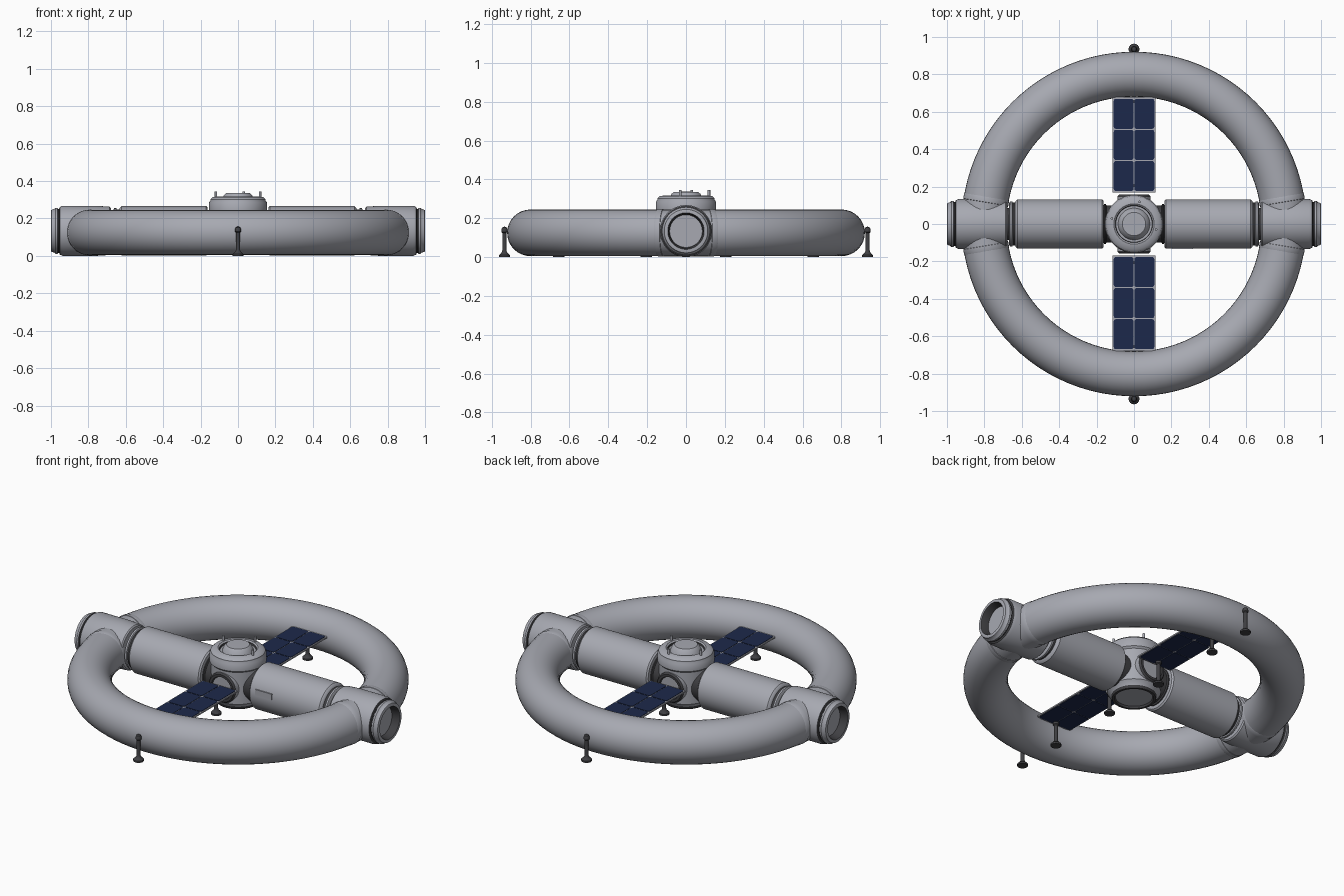
import bpy, bmesh, math
from mathutils import Vector, Matrix

if "Cube" in bpy.data.objects:
    bpy.data.objects.remove(bpy.data.objects["Cube"])

ZC = 0.134  # height of the spoke axis


def material(name, rgb):
    m = bpy.data.materials.new(name)
    m.diffuse_color = (*rgb, 1)
    m.use_nodes = True
    m.node_tree.nodes["Principled BSDF"].inputs["Base Color"].default_value = m.diffuse_color
    return m


GREY = material("hull grey", (0.385, 0.395, 0.44))
NAVY = material("solar navy", (0.012, 0.022, 0.07))
DARK = material("dark fitting grey", (0.05, 0.05, 0.055))


def finish(name, bm, mats, angle=35):
    bmesh.ops.recalc_face_normals(bm, faces=bm.faces)
    for f in bm.faces:
        f.smooth = True
    for e in bm.edges:
        if len(e.link_faces) == 2:
            e.smooth = e.calc_face_angle(0) < math.radians(angle)
    me = bpy.data.meshes.new(name)
    bm.to_mesh(me)
    bm.free()
    for m in mats:
        me.materials.append(m)
    ob = bpy.data.objects.new(name, me)
    bpy.context.collection.objects.link(ob)
    return ob


def lathe(name, profile, origin=(0, 0, 0), axis=(0, 0, 1), mat=GREY, dark=(), n=64):
    """Revolve (radius, distance) points around an axis; dark lists the profile segments in dark grey."""
    bm = bmesh.new()
    rot = Vector(axis).to_track_quat('Z', 'Y').to_matrix().to_4x4()
    m = Matrix.Translation(origin) @ rot
    rings = []
    for r, h in profile:
        if r == 0:
            rings.append([bm.verts.new(m @ Vector((0, 0, h)))] * n)
        else:
            rings.append([bm.verts.new(m @ Vector((r * math.cos(2 * math.pi * i / n),
                                                   r * math.sin(2 * math.pi * i / n), h)))
                          for i in range(n)])
    for k, (a, b) in enumerate(zip(rings, rings[1:])):
        for i in range(n):
            j = (i + 1) % n
            vs = list(dict.fromkeys((a[i], a[j], b[j], b[i])))
            if len(vs) > 2:
                bm.faces.new(vs).material_index = int(k in dark)
    return finish(name, bm, [mat, DARK])


def box(name, center, size, mat=GREY, corner=0.0):
    """Box with optionally rounded vertical corners."""
    bm = bmesh.new()
    bmesh.ops.create_cube(bm, size=1, matrix=Matrix.Translation(center) @ Matrix.Diagonal((*size, 1)))
    if corner:
        ed = [e for e in bm.edges if abs(e.verts[0].co.z - e.verts[1].co.z) > 1e-5]
        bmesh.ops.bevel(bm, geom=ed, offset=corner, segments=3, affect='EDGES', profile=0.5)
    return finish(name, bm, [mat])


# habitat ring
bm = bmesh.new()
R, r, N, M = 0.801, 0.120, 96, 32
ring = []
for i in range(N):
    a = 2 * math.pi * i / N
    ring.append([bm.verts.new(((R + r * math.cos(b)) * math.cos(a),
                               (R + r * math.cos(b)) * math.sin(a),
                               0.125 + r * math.sin(b)))
                 for b in (2 * math.pi * k / M for k in range(M))])
for i in range(N):
    for k in range(M):
        p, q, l = ring[i], ring[(i + 1) % N], (k + 1) % M
        bm.faces.new((p[k], q[k], q[l], p[l]))
finish("habitat_ring", bm, [GREY])

# central hub with raised top hatch and tapered underside
lathe("hub", [(0, 0.015), (0.10, 0.015), (0.105, 0.004), (0.118, 0.004), (0.122, 0.02),
              (0.145, 0.045), (0.145, 0.235), (0.155, 0.245), (0.155, 0.285), (0.148, 0.295),
              (0.148, 0.302), (0.135, 0.314), (0.108, 0.318), (0.10, 0.312), (0.097, 0.300),
              (0.085, 0.300), (0.075, 0.325), (0.062, 0.336), (0, 0.337)], dark=(1, 2, 3, 13))
for x, y in ((-0.118, 0.03), (0.118, -0.03), (0.03, 0.118)):
    lathe("hub_antenna", [(0, 0.30), (0.007, 0.30), (0.007, 0.345), (0, 0.345)], (x, y, 0), n=12)

# hub ports towards the solar panels
for s in (-1, 1):
    lathe("hub_side_port", [(0, 0.10), (0.088, 0.10), (0.088, 0.148), (0.08, 0.158), (0.066, 0.158),
                            (0.062, 0.148), (0, 0.148)], (0, 0, ZC), (0, s, 0), dark=(2, 3, 4), n=48)

for s in (-1, 1):
    ax = (s, 0, 0)
    # collar joining hub and spoke
    lathe("spoke_inner_collar", [(0, 0.08), (0.10, 0.08), (0.10, 0.148), (0.108, 0.152),
                                 (0.108, 0.158), (0.09, 0.17), (0, 0.17)], (0, 0, ZC), ax,
          dark=(1, 2, 3, 4))
    # spoke module
    lathe("spoke_module", [(0, 0.162), (0.124, 0.162), (0.132, 0.170), (0.132, 0.622), (0.124, 0.632),
                           (0.114, 0.635), (0.114, 0.648), (0.121, 0.651), (0.121, 0.662),
                           (0.112, 0.667), (0, 0.667)], (0, 0, ZC), ax, dark=(5,))
    # narrow link between spoke and ring junction
    lathe("spoke_outer_link", [(0, 0.66), (0.085, 0.66), (0.085, 0.69), (0, 0.69)], (0, 0, ZC), ax,
          dark=(1,))
    # ring junction with recessed docking port
    lathe("ring_junction", [(0, 0.680), (0.122, 0.680), (0.129, 0.686), (0.134, 0.76), (0.134, 0.935),
                            (0.128, 0.952), (0.118, 0.956), (0.118, 0.962), (0.123, 0.966),
                            (0.123, 0.976), (0.116, 0.983), (0.112, 0.998), (0.106, 1.0),
                            (0.094, 1.0), (0.088, 0.985), (0.084, 0.955), (0, 0.955)],
          (0, 0, ZC), ax, dark=(5, 6, 7, 13, 14))
    # weld collars where the ring enters the junction
    for t in (-1, 1):
        a = 0.165
        p = (s * R * math.cos(a), t * R * math.sin(a), 0.125)
        d = (-s * math.sin(a), t * math.cos(a), 0)
        lathe("ring_weld_collar", [(0.112, -0.02), (0.122, -0.015), (0.122, 0.008), (0.117, 0.02)], p, d)

# small access plate on the front of the right spoke
box("access_plate", (0.26, -0.129, 0.155), (0.11, 0.008, 0.035))

# solar panels: frame with two columns and three rows of cells on both faces
PZ = 0.15
for s in (-1, 1):
    box("solar_frame", (0, s * 0.423, PZ), (0.23, 0.51, 0.008))
    for i in range(3):
        for cx in (-0.0555, 0.0555):
            for dz in (-1, 1):
                box("solar_cell", (cx, s * (0.257 + 0.166 * i), PZ + dz * 0.0045),
                    (0.106, 0.161, 0.004), NAVY, 0.012)

# landing legs under the panels and outside the ring
for s in (-1, 1):
    for y in (0.205, 0.655, 0.935):
        lathe("landing_leg", [(0, 0), (0.029, 0), (0.029, 0.010), (0.022, 0.016), (0.013, 0.026),
                              (0.011, 0.034), (0.011, 0.125), (0.016, 0.130), (0.016, 0.142),
                              (0.012, 0.152), (0, 0.158)], (0, s * y, 0), mat=DARK, n=24)
